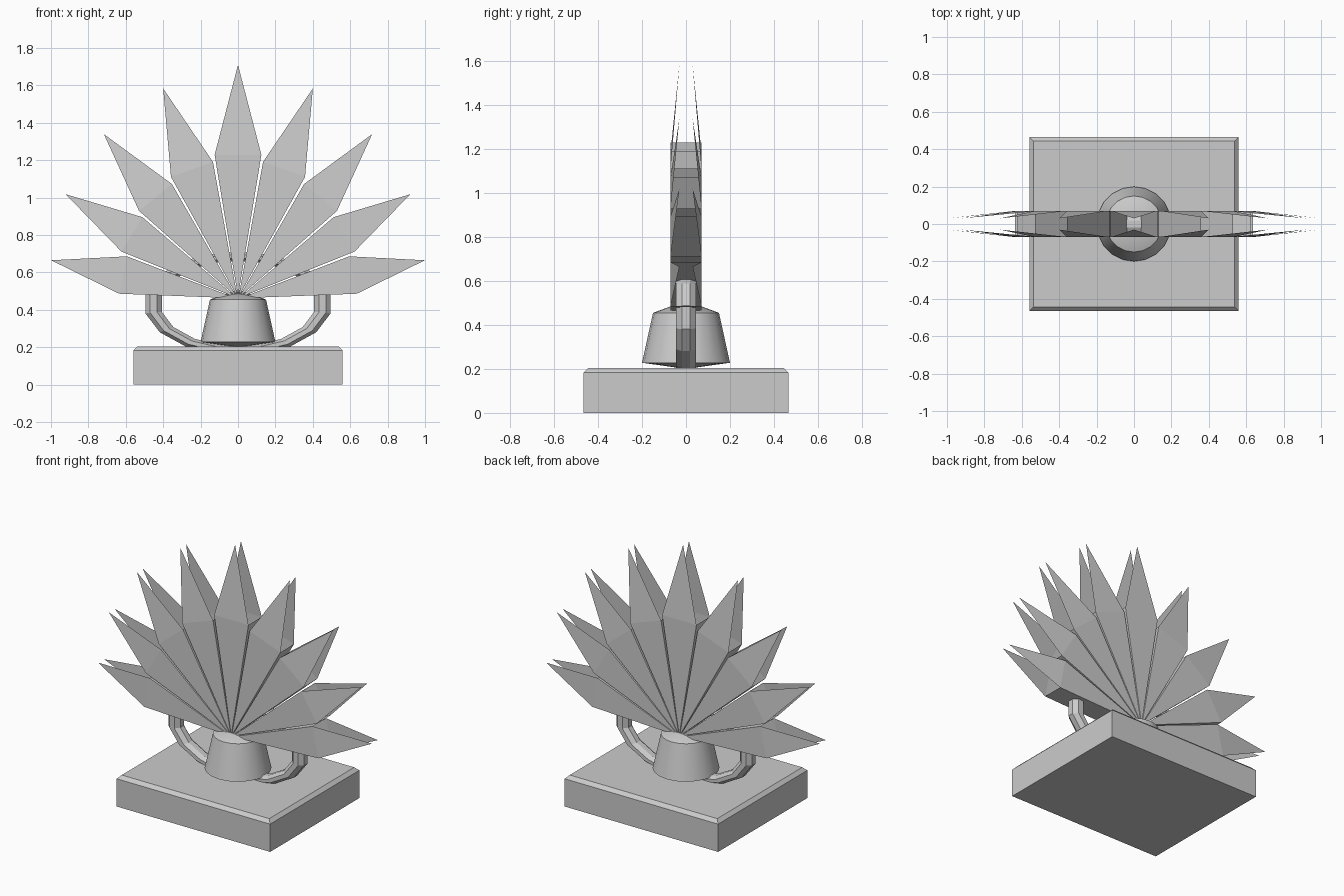
import bpy
import bmesh
from math import sin, cos, pi, radians
from mathutils import Matrix

cube = bpy.data.objects.get("Cube")
if cube:
    bpy.data.objects.remove(cube, do_unlink=True)

grey = bpy.data.materials.new("plain grey")
grey.use_nodes = True
colour = (0.6, 0.6, 0.6, 1)
grey.diffuse_color = colour
grey.node_tree.nodes["Principled BSDF"].inputs["Base Color"].default_value = colour


def add_object(name, bm):
    mesh = bpy.data.meshes.new(name)
    bm.to_mesh(mesh)
    bm.free()
    mesh.materials.append(grey)
    obj = bpy.data.objects.new(name, mesh)
    bpy.context.collection.objects.link(obj)
    return obj


def smooth(obj, degrees):
    bpy.ops.object.select_all(action="DESELECT")
    obj.select_set(True)
    bpy.context.view_layer.objects.active = obj
    bpy.ops.object.shade_smooth_by_angle(angle=radians(degrees))


# Plinth: a box whose top rim is chamfered
bm = bmesh.new()
bmesh.ops.create_cube(bm, size=1, matrix=Matrix.Translation((0, 0, 0.1025))
                      @ Matrix.Diagonal((1.12, 0.93, 0.205, 1)))
rim = [e for e in bm.edges if all(v.co.z > 0.2 for v in e.verts)]
bmesh.ops.bevel(bm, geom=rim, offset=0.022, segments=1, affect="EDGES")
add_object("plinth", bm)

# Cup: a lathed taper with shallow conical ends
bm = bmesh.new()
profile = [(0, 0.2), (0.2, 0.228), (0.15, 0.455), (0, 0.51)]
points = [bm.verts.new((r, 0, z)) for r, z in profile]
edges = [bm.edges.new(pair) for pair in zip(points, points[1:])]
bmesh.ops.spin(bm, geom=points + edges, cent=(0, 0, 0), axis=(0, 0, 1),
               angle=2 * pi, steps=20)
bmesh.ops.remove_doubles(bm, verts=bm.verts, dist=0.0005)
bmesh.ops.recalc_face_normals(bm, faces=bm.faces)
smooth(add_object("cup", bm), 30)

# Ring: a flattened octagonal hoop standing across the width
bm = bmesh.new()
STEPS, SIDES = 16, 8
loops = []
for i in range(STEPS):
    a = 2 * pi * (i + 0.5) / STEPS
    loop = []
    for j in range(SIDES):
        b = 2 * pi * (j + 0.5) / SIDES
        r = 0.46 + 0.048 * cos(b)
        loop.append(bm.verts.new((r * cos(a), 0.048 * sin(b), 0.435 + 0.55 * r * sin(a))))
    loops.append(loop)
for i, loop in enumerate(loops):
    after = loops[(i + 1) % STEPS]
    for j in range(SIDES):
        k = (j + 1) % SIDES
        bm.faces.new((loop[j], loop[k], after[k], after[j]))
bmesh.ops.recalc_face_normals(bm, faces=bm.faces)
add_object("handle_ring", bm)


# Petals: two pointed sheets joined by side walls, open towards the tip
def petal(name, angle, length):
    bm = bmesh.new()
    outline = [(0, 0.01), (0.1 * length, 0.615 * length),
               (0, length), (-0.1 * length, 0.615 * length)]
    sheets = []
    for side in (-1, 1):
        depths = (0.07, 0.07, 0.03, 0.07)
        root, right, tip, left = [
            bm.verts.new((x, side * d, z)) for (x, z), d in zip(outline, depths)]
        for tri in ((root, right, left), (right, tip, left)):
            bm.faces.new(tri if side < 0 else tri[::-1])
        sheets.append((root, right, left))
    (root_f, right_f, left_f), (root_b, right_b, left_b) = sheets
    bm.faces.new((root_f, root_b, right_b, right_f))
    bm.faces.new((root_f, left_f, left_b, root_b))
    bm.transform(Matrix.Translation((0, 0, 0.46)) @ Matrix.Rotation(angle, 4, "Y"))
    add_object(name, bm)


for i in range(-4, 5):
    petal(f"petal_{i + 5}", radians(19.6 * i), 1.25 - 0.0575 * abs(i))
